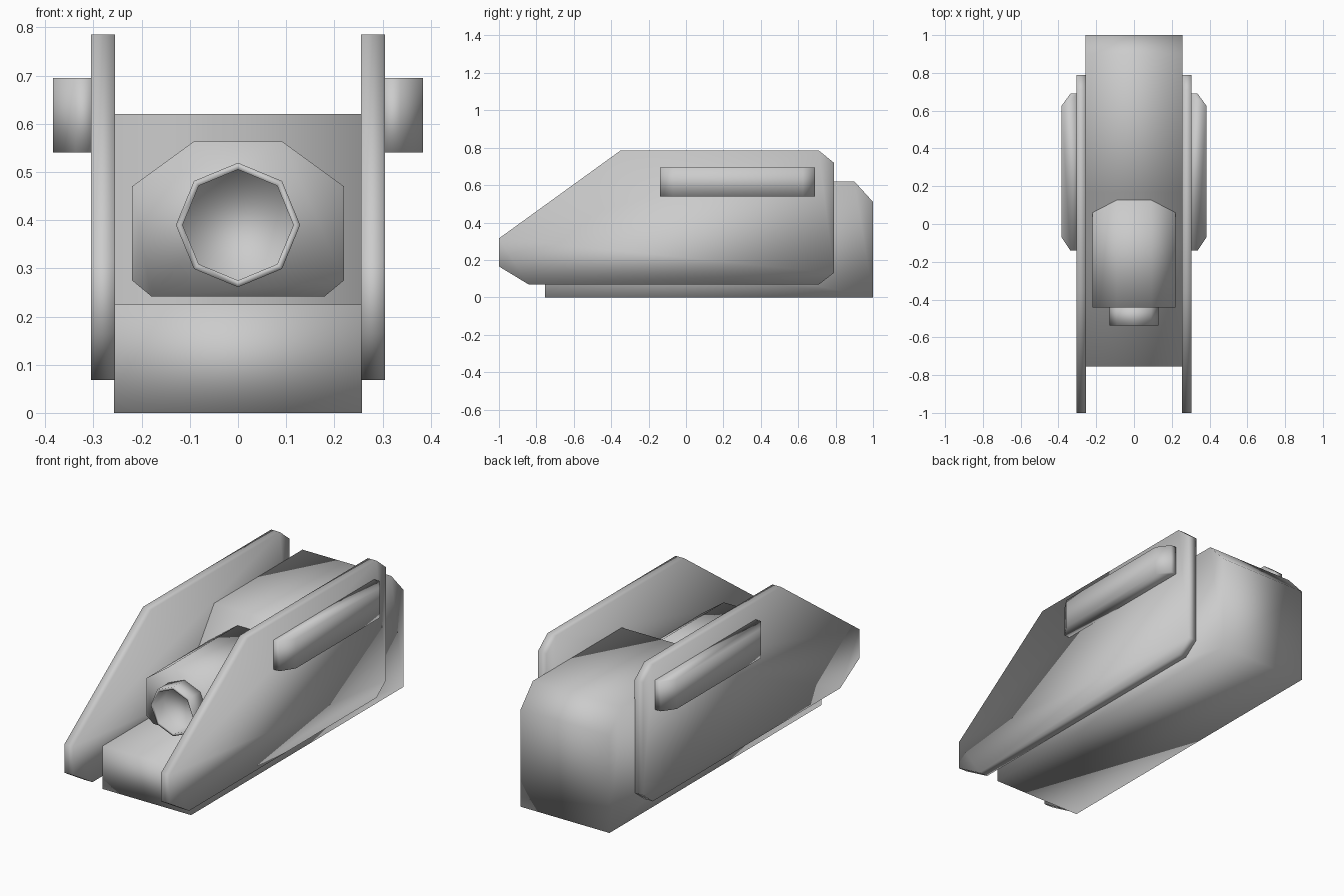
import bpy, bmesh, math
from mathutils import Vector

if "Cube" in bpy.data.objects:
    bpy.data.objects.remove(bpy.data.objects["Cube"])


def extrude(name, profile, place, offset):
    """Closed prism: 2D profile mapped to 3D by place(), extruded by offset."""
    bm = bmesh.new()
    face = bm.faces.new([bm.verts.new(place(a, b)) for a, b in profile])
    res = bmesh.ops.extrude_face_region(bm, geom=[face], use_keep_orig=True)
    verts = [v for v in res["geom"] if isinstance(v, bmesh.types.BMVert)]
    bmesh.ops.translate(bm, verts=verts, vec=Vector(offset))
    return finish(name, bm)


def finish(name, bm):
    bmesh.ops.recalc_face_normals(bm, faces=bm.faces)
    for f in bm.faces:
        f.smooth = True
    mesh = bpy.data.meshes.new(name)
    bm.to_mesh(mesh)
    bm.free()
    ob = bpy.data.objects.new(name, mesh)
    bpy.context.collection.objects.link(ob)
    return ob


# Hull: low front deck, sloped step up to the rear block
hull = [(-.755, 0), (-.755, .225), (-.115, .225), (.167, .62),
        (.90, .62), (1, .51), (1, 0)]
extrude("hull", hull, lambda y, z: (-.257, y, z), (.514, 0, 0))

# Side plates and the chamfered pods on their outer faces, mirrored
plate = [(-1, .165), (-1, .315), (-.35, .785), (.71, .785),
         (.79, .72), (.79, .13), (.71, .068), (-.84, .068)]
pod = [(.30, -.14), (.337, -.14), (.384, -.07),
       (.384, .625), (.337, .69), (.30, .69)]
for ob in (
    extrude("side_plates", plate, lambda y, z: (.255, y, z), (.05, 0, 0)),
    extrude("side_pods", pod, lambda x, y: (x, y, .54), (0, 0, .155)),
):
    ob.modifiers.new("mirror", "MIRROR").use_axis[0] = True

# Gun housing running back into the slope
half = [(.18, .242), (.22, .275), (.22, .47), (.092, .563)]
housing = half + [(-x, z) for x, z in reversed(half)]
extrude("gun_housing", housing, lambda x, z: (x, -.443, z), (0, .58, 0))

# Hollow eight-sided muzzle: rings from outer base, over the rim, to the floor
bm = bmesh.new()
rings = []
for r, y in ((.129, -.43), (.129, -.537), (.115, -.537), (.115, -.45)):
    rings.append([bm.verts.new((r * math.sin(i * math.pi / 4), y,
                                .39 + r * math.cos(i * math.pi / 4)))
                  for i in range(8)])
for a, b in zip(rings, rings[1:]):
    for i in range(8):
        j = (i + 1) % 8
        bm.faces.new((a[i], a[j], b[j], b[i]))
bm.faces.new(rings[0])
bm.faces.new(rings[-1])
finish("muzzle", bm)
